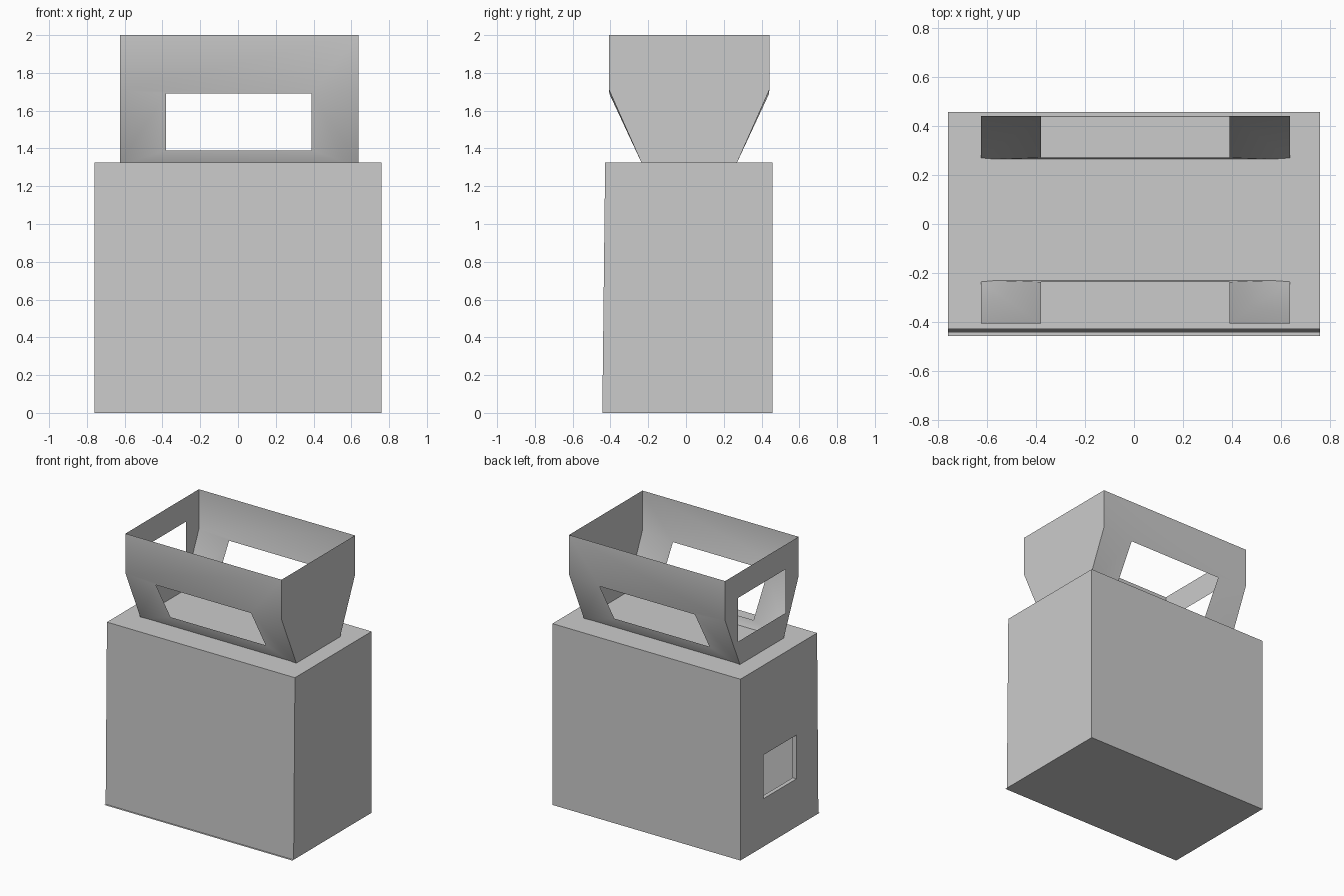
import bpy, bmesh

if "Cube" in bpy.data.objects:
    bpy.data.objects.remove(bpy.data.objects["Cube"])


def build(name, polys, smooth=False):
    """Make one sheet mesh from polygons, welding shared corners."""
    bm = bmesh.new()
    for poly in polys:
        bm.faces.new([bm.verts.new(p) for p in poly])
    bmesh.ops.remove_doubles(bm, verts=bm.verts, dist=0.0005)
    bmesh.ops.recalc_face_normals(bm, faces=bm.faces)
    mesh = bpy.data.meshes.new(name)
    bm.to_mesh(mesh)
    bm.free()
    ob = bpy.data.objects.new(name, mesh)
    bpy.context.collection.objects.link(ob)
    if smooth:
        bpy.context.view_layer.objects.active = ob
        ob.select_set(True)
        bpy.ops.object.shade_smooth_by_angle(angle=0.6)
        ob.select_set(False)
    return ob


def ring(outer, inner):
    """Quads between two loops of equal length."""
    n = len(outer)
    return [(outer[i], outer[(i + 1) % n], inner[(i + 1) % n], inner[i]) for i in range(n)]


# Hollow body: leaning front wall, window in the left wall
X, H = 0.76, 1.325
bottom = [(-X, -0.443), (X, -0.443), (X, 0.457), (-X, 0.457)]
top = [(-X, -0.428), (X, -0.428), (X, 0.457), (-X, 0.457)]
b = [(x, y, 0) for x, y in bottom]
t = [(x, y, H) for x, y in top]
walls = ring(b, t)[:3]
window = [(-X, 0.19, 0.35), (-X, -0.19, 0.35), (-X, -0.19, 0.67), (-X, 0.19, 0.67)]
inset = [(x + 0.03, y, z) for x, y, z in window]
walls += ring([b[3], b[0], t[0], t[3]], window) + ring(window, inset)
build("body", walls + [t])

# Floor sheet with a small lip at the front
build("floor", [[(-X, -0.458, 0), (X, -0.458, 0), (X, 0.457, 0), (-X, 0.457, 0)]])

# Flared collar on top
XL, XR = -0.625, 0.637
CY = 0.017


def side(s):
    """Front (s=-1) or back (s=1) panel: band, two slanted legs and a low bar."""
    def p(x, d, z):
        return (x, CY + s * d, z)
    hl, hr = p(-0.38, 0.423, 1.69), p(0.39, 0.423, 1.69)
    ll, lr = p(-0.38, 0.254, 1.39), p(0.39, 0.254, 1.39)
    bl, br = p(-0.57, 0.248, H), p(0.57, 0.248, H)
    cl, cr = p(XL, 0.424, 1.71), p(XR, 0.424, 1.71)
    return [
        [p(XL, 0.424, 2), p(XR, 0.424, 2), cr, hr, hl, cl],
        [cl, hl, ll, bl, p(XL, 0.253, H)],
        [cr, hr, lr, br, p(XR, 0.253, H)],
        [ll, lr, br, bl],
    ]


outline = [(0.424, 2), (-0.424, 2), (-0.424, 1.71), (-0.253, H), (0.253, H), (0.424, 1.71)]
A, B, C, D, E, F = [(XL, CY + d, z) for d, z in outline]
w1, w2, w3, w4 = [(XL, y, z) for y, z in [(0.29, 1.82), (-0.255, 1.82), (-0.255, 1.5), (0.29, 1.5)]]
left_end = [[A, B, w2, w1], [B, C, D, w3, w2], [D, E, w4, w3], [E, F, A, w1, w4]]
right_end = [[(XR, CY + d, z) for d, z in outline]]
build("flared_collar", side(-1) + side(1) + left_end + right_end, smooth=True)
